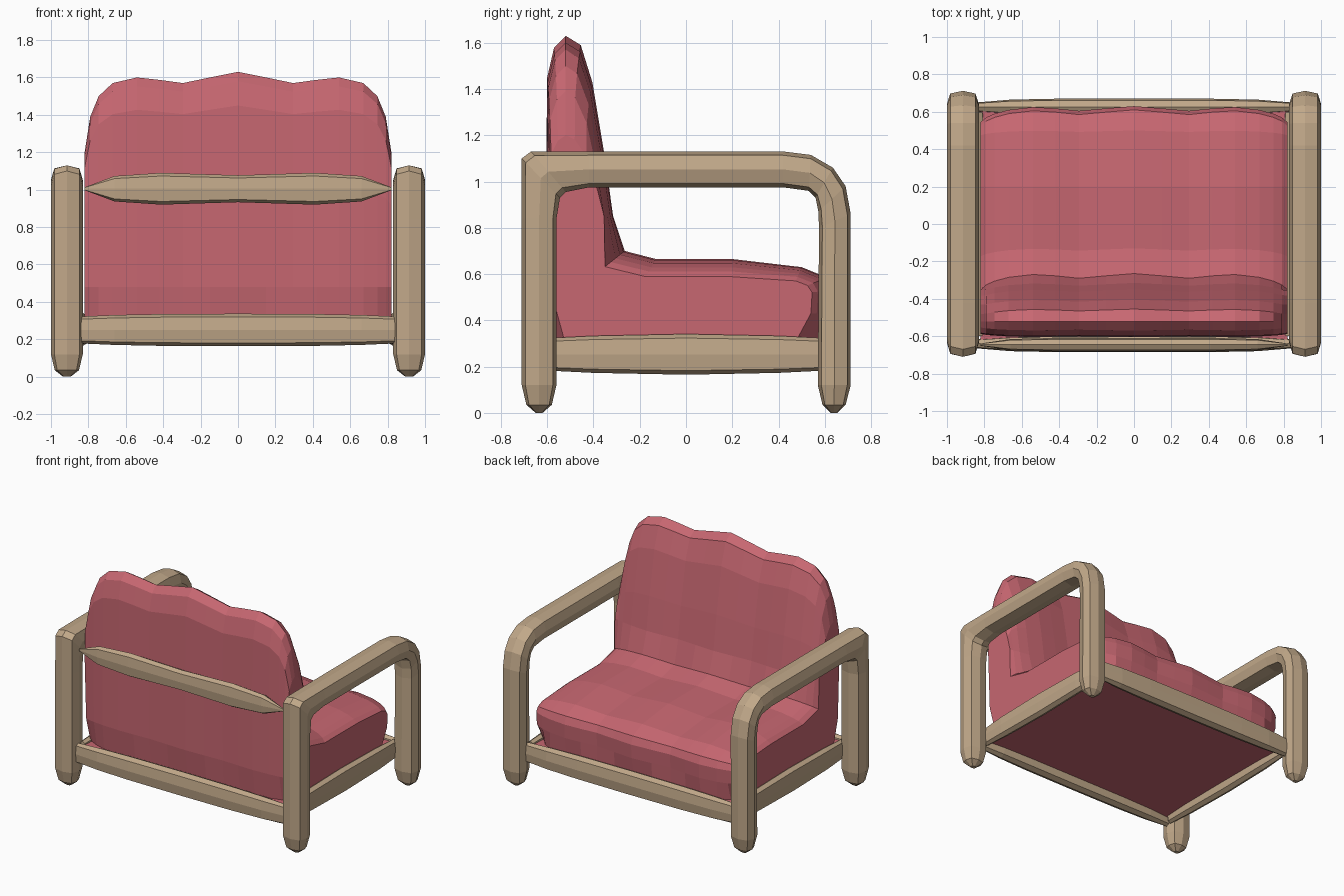
import bpy, bmesh
from mathutils import Vector

if "Cube" in bpy.data.objects:
    bpy.data.objects.remove(bpy.data.objects["Cube"])


def material(name, rgb):
    m = bpy.data.materials.new(name)
    m.diffuse_color = (*rgb, 1)
    m.use_nodes = True
    m.node_tree.nodes["Principled BSDF"].inputs["Base Color"].default_value = m.diffuse_color
    return m


wood = material("wood", (0.53, 0.39, 0.25))
fabric = material("fabric", (0.57, 0.135, 0.165))


def octagon(k):
    return [(1, 0), (k, k), (0, 1), (-k, k), (-1, 0), (-k, -k), (0, -1), (k, -k)]


def loft(name, rings, mat):
    """Skin a list of equal-length point rings and cap both ends."""
    bm = bmesh.new()
    vs = [[bm.verts.new(p) for p in ring] for ring in rings]
    n = len(rings[0])
    for a, b in zip(vs, vs[1:]):
        for i in range(n):
            j = (i + 1) % n
            bm.faces.new((a[i], a[j], b[j], b[i]))
    bm.faces.new(vs[0])
    bm.faces.new(vs[-1])
    bmesh.ops.recalc_face_normals(bm, faces=bm.faces)
    me = bpy.data.meshes.new(name)
    bm.to_mesh(me)
    bm.free()
    me.materials.append(mat)
    ob = bpy.data.objects.new(name, me)
    bpy.context.collection.objects.link(ob)
    return ob


# Arm loops: outer (y, z), inner (y, z), half width
arm = [
    (-.65, 0, -.62, 0, .02), (-.69, .035, -.58, .035, .065), (-.71, .12, -.56, .12, .085),
    (-.71, .84, -.56, .84, .085), (-.71, 1.10, -.545, .93, .085),
    (-.67, 1.13, -.52, .955, .085), (-.42, 1.13, -.42, .975, .085),
    (.42, 1.13, .42, .975, .085), (.54, 1.115, .53, .96, .085),
    (.635, 1.06, .56, .93, .085), (.69, .98, .572, .87, .085),
    (.712, .86, .575, .80, .085), (.712, .12, .57, .12, .085),
    (.69, .035, .59, .035, .065), (.655, 0, .625, 0, .02)]
for side, s in (("left", -1), ("right", 1)):
    rings = []
    for oy, oz, iy, iz, w in arm:
        o, i = Vector((0, oy, oz)), Vector((0, iy, iz))
        c, h = (o + i) / 2, (o - i) / 2
        rings.append([c + h * v + Vector((s * .915 + u * w, 0, 0)) for u, v in octagon(.79)])
    loft(side + "_arm_frame", rings, wood)


def rail(name, axis, offset, height, stations):
    """Octagonal rail; stations are (position along axis, half thickness, half height)."""
    rings = []
    for p, t, h in stations:
        ring = []
        for u, v in octagon(.8):
            a, z = offset + u * t, height + v * h
            ring.append((p, a, z) if axis == "x" else (a, p, z))
        rings.append(ring)
    loft(name, rings, wood)


def mirrored(half):
    return [(-p, t, h) for p, t, h in reversed(half) if p] + half


# Seat rails and the pointed back rail
long = mirrored([(0, .045, .087), (.41, .045, .085), (.66, .04, .08), (.84, .025, .072)])
short = mirrored([(0, .038, .088), (.4, .036, .08), (.6, .025, .07)])
rail("back_seat_rail", "x", -.64, .25, long)
rail("front_seat_rail", "x", .625, .25, long)
rail("left_seat_rail", "y", -.83, .253, short)
rail("right_seat_rail", "y", .83, .253, short)
rail("upper_back_rail", "x", -.645, 1.005,
     mirrored([(0, .036, .072), (.41, .036, .085), (.66, .03, .068), (.82, .006, .008)]))

# Flat seat base filling the space between the rails
loft("seat_base", [[(-.82, -.63, z), (.82, -.63, z), (.82, .62, z), (-.82, .62, z)]
                   for z in (.235, .30)], fabric)


# Cushion: one L-shaped profile lofted sideways
def profile(x, top, d, corner):
    b = min(d, .065)
    pts = [(-.58 + corner * .45, .30), (-.605 + d * .4, .48), (-.605 + d * .2, 1.0),
           (-.60 + d * .2, 1.45), (-.57 + d * .2, 1.58), (-.52, 1.63), (-.455 - b * .4, 1.59),
           (-.405 - b * .4, 1.43), (-.35 - b * .5, 1.1), (-.315 - b * .6, .85),
           (-.265 - d, .70 - d * .8), (-.13 - d * .5, .665 - d * .9), (.2, .665 - d * .9),
           (.5 - d * .3, .63 - d * .7), (.61 - d, .585 - d * .4), (.63 - d, .53 - d * .1),
           (.625 - d, .43), (.60 - corner, .30)]
    k = (top - .85) / .78
    return [(x, y, z if z < .85 else .85 + (z - .85) * k) for y, z in pts]


half = [(0, 1.63, 0, 0), (.15, 1.60, .012, 0), (.295, 1.57, .025, 0), (.42, 1.587, .012, 0),
        (.54, 1.60, .005, 0), (.67, 1.57, .02, 0), (.745, 1.50, .04, .05),
        (.79, 1.39, .06, .10), (.82, 1.20, .085, .13)]
stations = [(-x, t, d, c) for x, t, d, c in reversed(half[1:])] + half
loft("cushion", [profile(*st) for st in stations], fabric)
